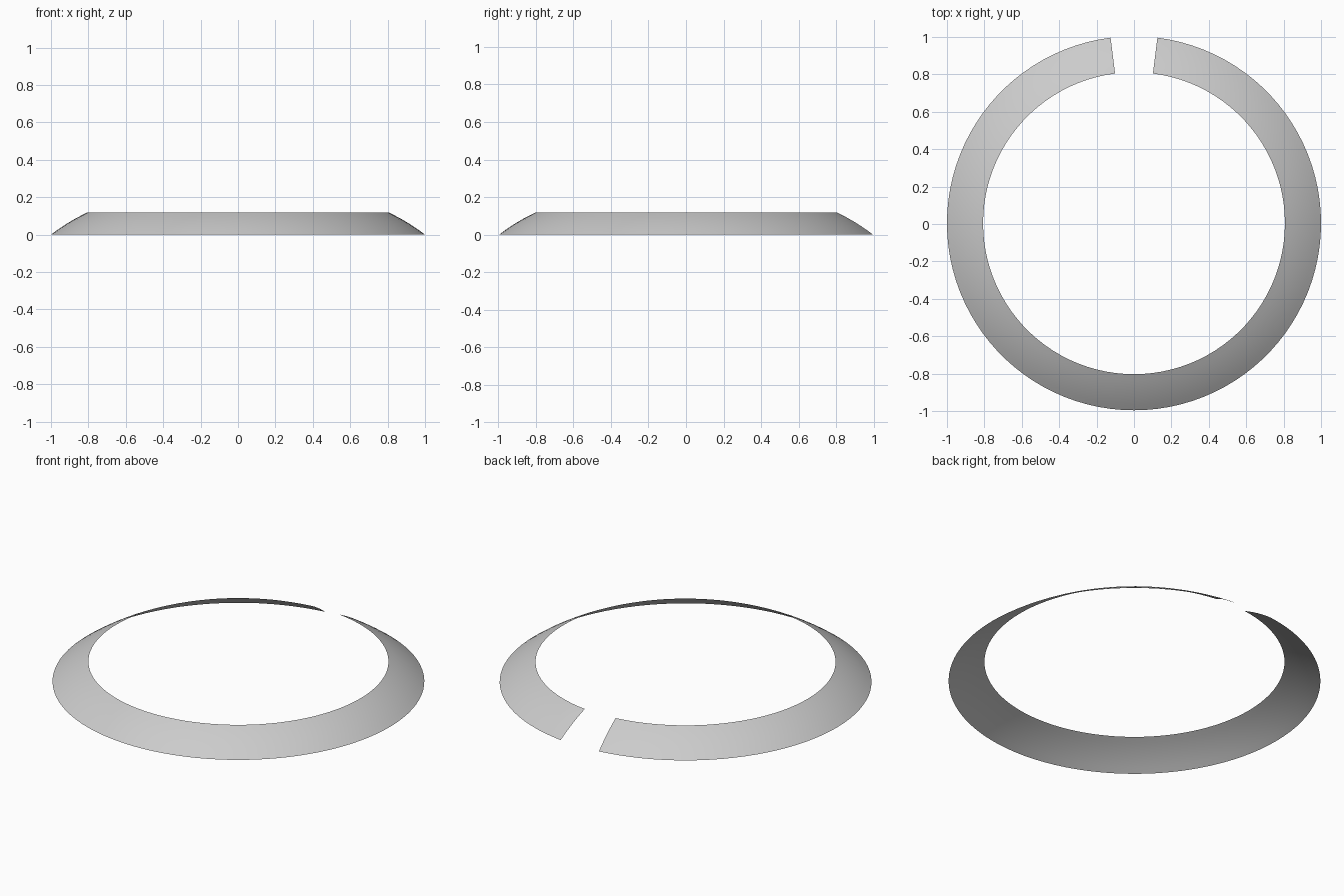
import bpy, bmesh, math

if "Cube" in bpy.data.objects:
    bpy.data.objects.remove(bpy.data.objects["Cube"])

SEGMENTS = 96          # steps around the ring
RINGS = 6              # steps across the band
GAP = math.radians(7.2)
R_OUT, R_IN, HEIGHT = 1.0, 0.807, 0.118
BULGE = 0.006          # slight convex bow of the band
Y_SHIFT = 0.004        # centres the open ring on y


def profile(t):
    """Radius and height across the band, bowed outward from a straight slope."""
    dr, dz = R_IN - R_OUT, HEIGHT
    length = math.hypot(dr, dz)
    bow = BULGE * 4 * t * (1 - t)
    return R_OUT + dr * t + bow * dz / length, dz * t - bow * dr / length


# Open sloping collar, a single sheet with a gap at the back
bm = bmesh.new()
columns = []
for i in range(SEGMENTS + 1):
    a = math.pi / 2 + GAP + (2 * math.pi - 2 * GAP) * i / SEGMENTS
    column = []
    for j in range(RINGS + 1):
        r, z = profile(j / RINGS)
        column.append(bm.verts.new((r * math.cos(a), r * math.sin(a) + Y_SHIFT, z)))
    columns.append(column)
for c0, c1 in zip(columns, columns[1:]):
    for j in range(RINGS):
        bm.faces.new((c0[j], c1[j], c1[j + 1], c0[j + 1]))

mesh = bpy.data.meshes.new("open_collar")
bm.to_mesh(mesh)
bm.free()
collar = bpy.data.objects.new("open_collar", mesh)
bpy.context.collection.objects.link(collar)

# Smooth shading
bpy.context.view_layer.objects.active = collar
collar.select_set(True)
bpy.ops.object.shade_smooth_by_angle(angle=math.radians(30))
